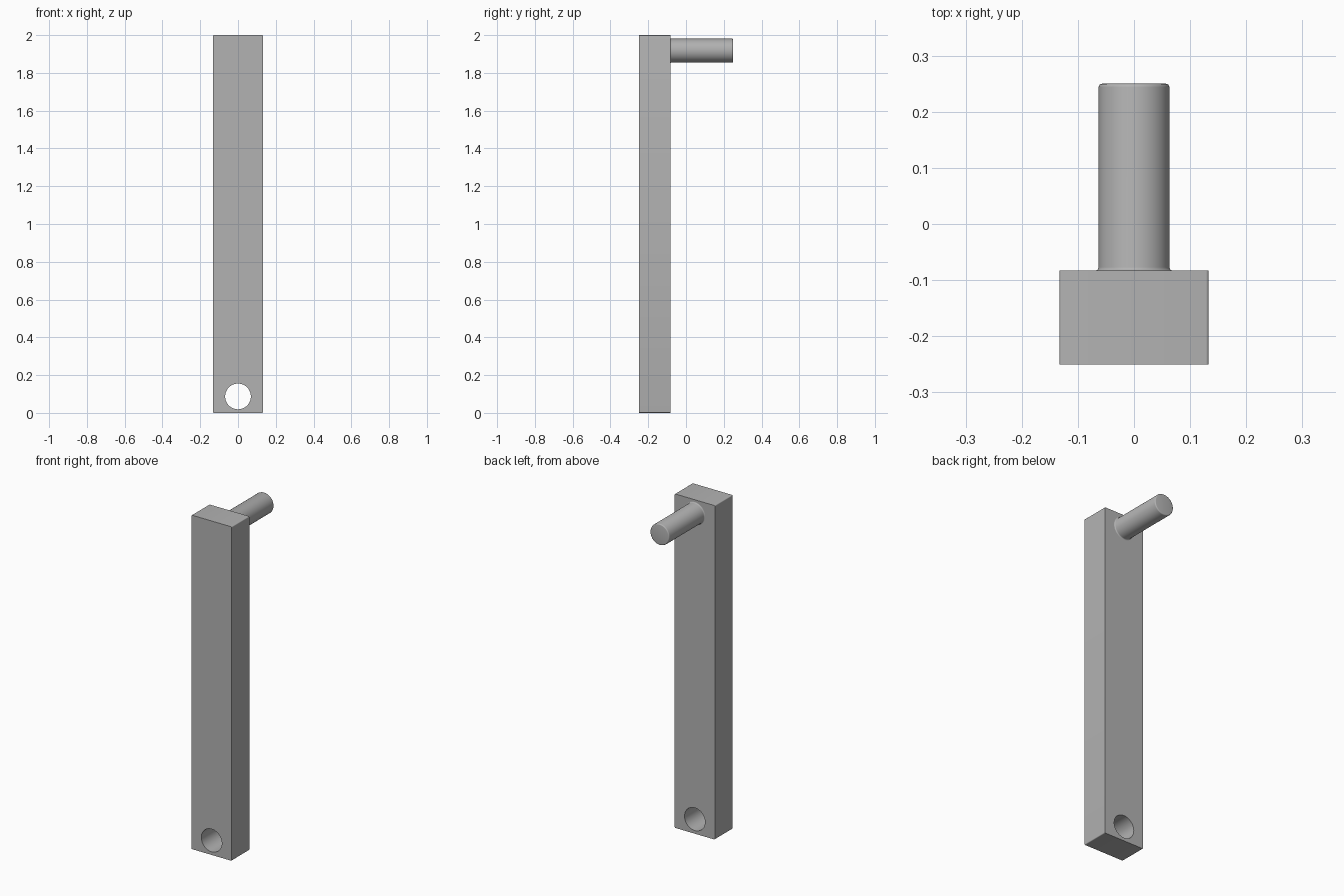
import bpy, bmesh, math
from mathutils import Matrix

cube = bpy.data.objects.get("Cube")
if cube:
    bpy.data.objects.remove(cube, do_unlink=True)

HALF_WIDTH, HEIGHT = 0.133, 2.0
FRONT, BACK, PIN_END = -0.25, -0.083, 0.25
HOLE_Z, HOLE_R = 0.087, 0.068
PIN_Z, PIN_R = 1.918, 0.063
SEGMENTS = 64

grey = bpy.data.materials.new("plain grey")
grey.use_nodes = True
colour = (0.45, 0.45, 0.45, 1)
grey.diffuse_color = colour
grey.node_tree.nodes["Principled BSDF"].inputs["Base Color"].default_value = colour


def make_object(name, bm):
    bmesh.ops.recalc_face_normals(bm, faces=bm.faces)
    mesh = bpy.data.meshes.new(name)
    bm.to_mesh(mesh)
    bm.free()
    mesh.materials.append(grey)
    obj = bpy.data.objects.new(name, mesh)
    bpy.context.collection.objects.link(obj)
    return obj


def lathe_y(name, profile, z):
    """Spin (radius, y) points about an axis along y at height z."""
    bm = bmesh.new()
    rings = []
    for radius, y in profile:
        angles = [2 * math.pi * i / SEGMENTS for i in range(SEGMENTS)]
        rings.append([bm.verts.new((radius * math.cos(a), y, z + radius * math.sin(a)))
                      for a in angles])
    for a, b in zip(rings, rings[1:]):
        for i in range(SEGMENTS):
            j = (i + 1) % SEGMENTS
            bm.faces.new((a[i], a[j], b[j], b[i]))
    bm.faces.new(rings[0])
    bm.faces.new(rings[-1])
    return make_object(name, bm)


def smooth(obj):
    bpy.ops.object.select_all(action="DESELECT")
    obj.select_set(True)
    bpy.context.view_layer.objects.active = obj
    bpy.ops.object.shade_smooth_by_angle(angle=math.radians(35))


# Bar with its front-to-back edges slightly rounded
bm = bmesh.new()
size = Matrix.Diagonal((2 * HALF_WIDTH, BACK - FRONT, HEIGHT, 1))
place = Matrix.Translation((0, (FRONT + BACK) / 2, HEIGHT / 2))
bmesh.ops.create_cube(bm, size=1, matrix=place @ size)
depth_edges = [e for e in bm.edges if abs(e.verts[0].co.y - e.verts[1].co.y) > 0.1]
bmesh.ops.bevel(bm, geom=depth_edges, offset=0.005, segments=4, profile=0.5, affect="EDGES")
bar = make_object("bar", bm)

# Round hole through the foot of the bar
cutter = lathe_y("hole_cutter", [(HOLE_R, FRONT - 0.1), (HOLE_R, BACK + 0.1)], HOLE_Z)
cut = bar.modifiers.new("hole", "BOOLEAN")
cut.operation = "DIFFERENCE"
cut.solver = "EXACT"
cut.object = cutter
bpy.context.view_layer.objects.active = bar
bar.select_set(True)
bpy.ops.object.modifier_apply(modifier=cut.name)
bpy.data.objects.remove(cutter, do_unlink=True)
smooth(bar)

# Pin with a small fillet at the bar and a rounded free end
ROUND = 0.006
steps = [math.pi / 2 * i / 4 for i in range(5)]
profile = [(PIN_R + ROUND * (1 - math.sin(a)), BACK + ROUND * (1 - math.cos(a))) for a in steps]
profile += [(PIN_R - ROUND * (1 - math.cos(a)), PIN_END - ROUND * (1 - math.sin(a))) for a in steps]
pin = lathe_y("pin", profile, PIN_Z)
smooth(pin)
